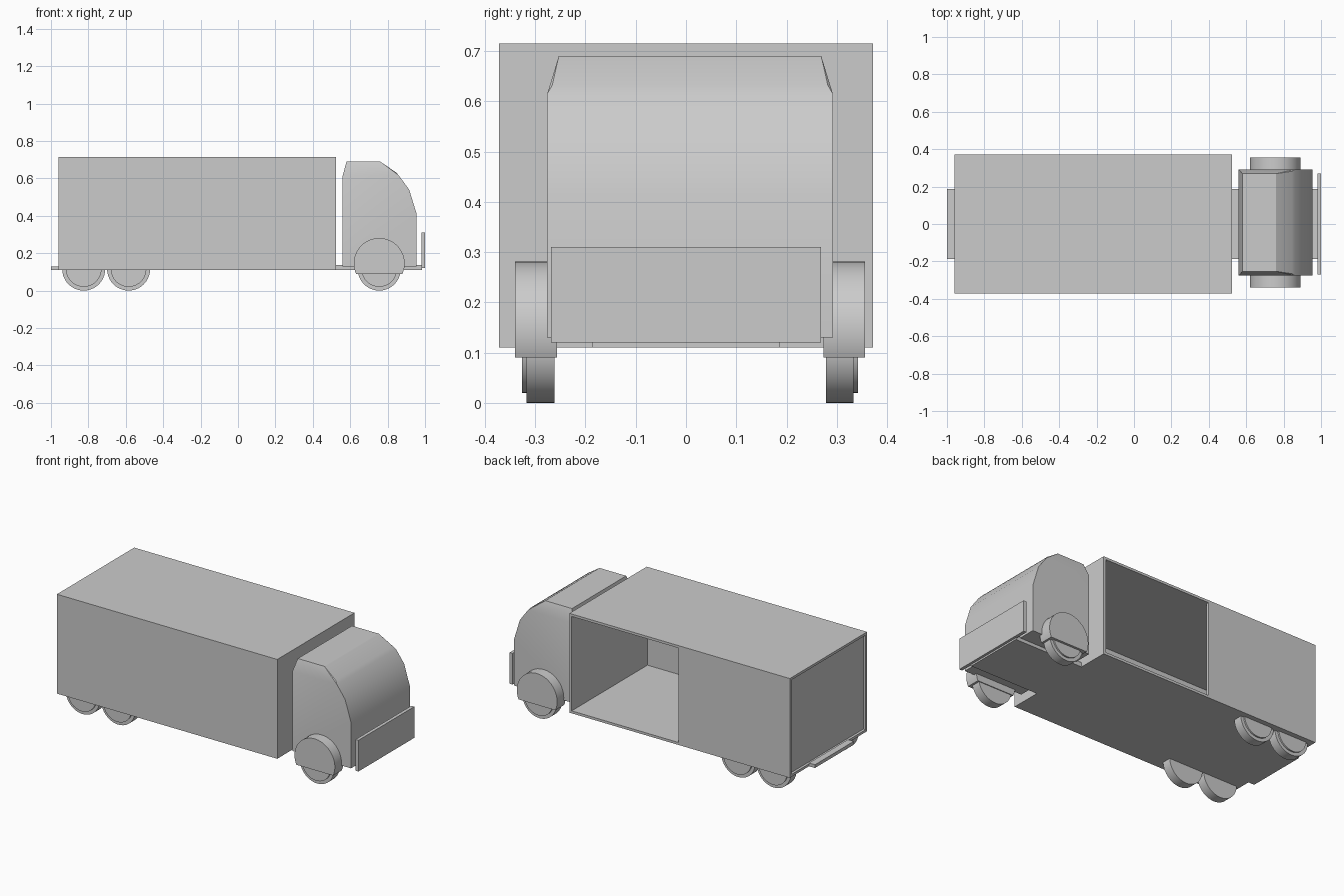
import bpy, bmesh, math
from mathutils import Vector

if "Cube" in bpy.data.objects:
    bpy.data.objects.remove(bpy.data.objects["Cube"])


def finish(name, bm, smooth=False):
    bmesh.ops.recalc_face_normals(bm, faces=bm.faces)
    mesh = bpy.data.meshes.new(name)
    bm.to_mesh(mesh)
    bm.free()
    obj = bpy.data.objects.new(name, mesh)
    bpy.context.collection.objects.link(obj)
    if smooth:
        bpy.ops.object.select_all(action='DESELECT')
        bpy.context.view_layer.objects.active = obj
        obj.select_set(True)
        bpy.ops.object.shade_smooth_by_angle(angle=math.radians(32))
    return obj


def box(name, lo, hi):
    bm = bmesh.new()
    bmesh.ops.create_cube(bm, size=1)
    lo, hi = Vector(lo), Vector(hi)
    for v in bm.verts:
        v.co = (lo + hi) / 2 + v.co * (hi - lo)
    return finish(name, bm)


def disc(name, x, z, r, y0, y1, cut=None, sides=40):
    """Cylinder along y, optionally cut flat below a height."""
    bm = bmesh.new()
    ring = [bm.verts.new((x + r * math.cos(a), y0, z + r * math.sin(a)))
            for a in (2 * math.pi * i / sides for i in range(sides))]
    face = bm.faces.new(ring)
    ext = bmesh.ops.extrude_face_region(bm, geom=[face])
    for v in ext['geom']:
        if isinstance(v, bmesh.types.BMVert):
            v.co.y = y1
    if cut is not None:
        geom = bm.verts[:] + bm.edges[:] + bm.faces[:]
        res = bmesh.ops.bisect_plane(bm, geom=geom, plane_co=(0, 0, cut),
                                     plane_no=(0, 0, -1), clear_outer=True)
        edges = [e for e in res['geom_cut'] if isinstance(e, bmesh.types.BMEdge)]
        bmesh.ops.holes_fill(bm, edges=edges)
    return finish(name, bm, True)


# Cargo body: hollow shell with a side opening and a recessed rear door
X0, X1, W, Z0, Z1, T = -0.96, 0.525, 0.372, 0.11, 0.715, 0.015
box("cargo_floor", (X0, -W, Z0), (X1, W, Z0 + T))
box("cargo_roof", (X0, -W, Z1 - T), (X1, W, Z1))
zl, zh = Z0 + T, Z1 - T
box("cargo_near_wall", (X0, -W, zl), (X1, -W + T, zh))
box("cargo_front_wall", (X1 - T, -W + T, zl), (X1, W, zh))
box("cargo_side_door", (X0, W - T, zl), (-0.21, W, zh))
box("cargo_rear_door", (X0 + 0.015, -W + T, zl), (X0 + 0.03, W - T, zh))

# Chassis ends and front bumper
box("rear_chassis", (-1, -0.187, 0.11), (X0, 0.187, 0.13))
box("front_chassis", (X1, -0.187, 0.11), (0.985, 0.187, 0.137))
box("front_bumper", (0.98, -0.269, 0.12), (1, 0.269, 0.31))

# Cab: hull of the side profile, narrowed at the roof
CY = 0.008
profile = [(0.56, 0.13, 0.284), (0.56, 0.615, 0.284), (0.86, 0.615, 0.284),
           (0.915, 0.54, 0.284), (0.955, 0.41, 0.284), (0.955, 0.13, 0.284),
           (0.58, 0.69, 0.261), (0.76, 0.69, 0.261), (0.845, 0.632, 0.274)]
bm = bmesh.new()
for x, z, w in profile:
    for s in (-1, 1):
        bm.verts.new((x, CY + s * w, z))
bmesh.ops.convex_hull(bm, input=bm.verts)
bmesh.ops.dissolve_limit(bm, angle_limit=0.01, verts=bm.verts, edges=bm.edges)
finish("cab", bm, True)

# Wheels with raised hubs, and wheel guards on the cab
for side, s in (("near", -1), ("far", 1)):
    for axle, x in (("front", 0.755), ("middle", -0.585), ("rear", -0.825)):
        disc(f"{axle}_{side}_tyre", x, 0.115, 0.115, CY + s * 0.27, CY + s * 0.325)
        disc(f"{axle}_{side}_hub", x, 0.115, 0.095, CY + s * 0.28, CY + s * 0.334)
    disc(f"{side}_wheel_guard", 0.755, 0.145, 0.136, CY + s * 0.265, CY + s * 0.348, cut=0.09)
